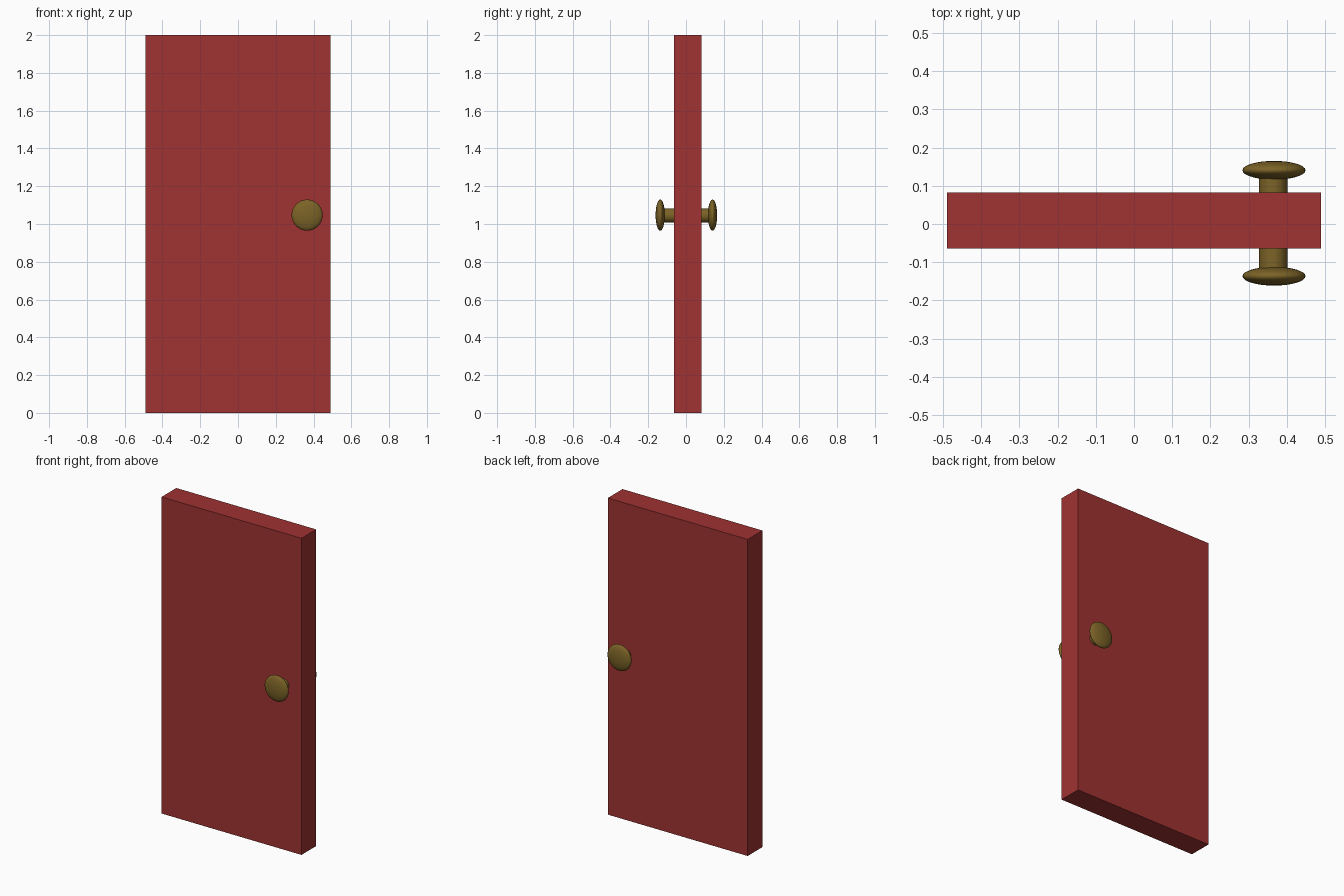
import bpy
from math import radians

if "Cube" in bpy.data.objects:
    bpy.data.objects.remove(bpy.data.objects["Cube"])


def material(name, rgb):
    m = bpy.data.materials.new(name)
    m.diffuse_color = (*rgb, 1)
    m.use_nodes = True
    m.node_tree.nodes["Principled BSDF"].inputs["Base Color"].default_value = m.diffuse_color
    return m


RED = material("red_paint", (0.35, 0.032, 0.032))
BRASS = material("brass", (0.2, 0.125, 0.02))
KX, KZ = 0.366, 1.047


def finish(name, mat, scale=(1, 1, 1), smooth=False):
    o = bpy.context.object
    o.name = name
    o.scale = scale
    o.data.materials.append(mat)
    bpy.ops.object.transform_apply(location=False, rotation=True, scale=True)
    if smooth:
        bpy.ops.object.shade_smooth_by_angle(angle=radians(40))


# Door slab
bpy.ops.mesh.primitive_cube_add(size=1, location=(0, 0.009, 1))
finish("door_panel", RED, (0.978, 0.147, 2))

# Spindle passing through the door
bpy.ops.mesh.primitive_cylinder_add(vertices=32, radius=0.037, depth=0.276,
                                    location=(KX - 0.002, 0.002, KZ - 0.003),
                                    rotation=(radians(90), 0, 0))
finish("knob_spindle", BRASS)

# Flattened knob on each side
for name, y in (("front_knob", -0.1365), ("back_knob", 0.1405)):
    bpy.ops.mesh.primitive_uv_sphere_add(segments=32, ring_count=16, radius=1,
                                         location=(KX, y, KZ),
                                         rotation=(radians(90), 0, 0))
    finish(name, BRASS, (0.0825, 0.0825, 0.0245), True)
